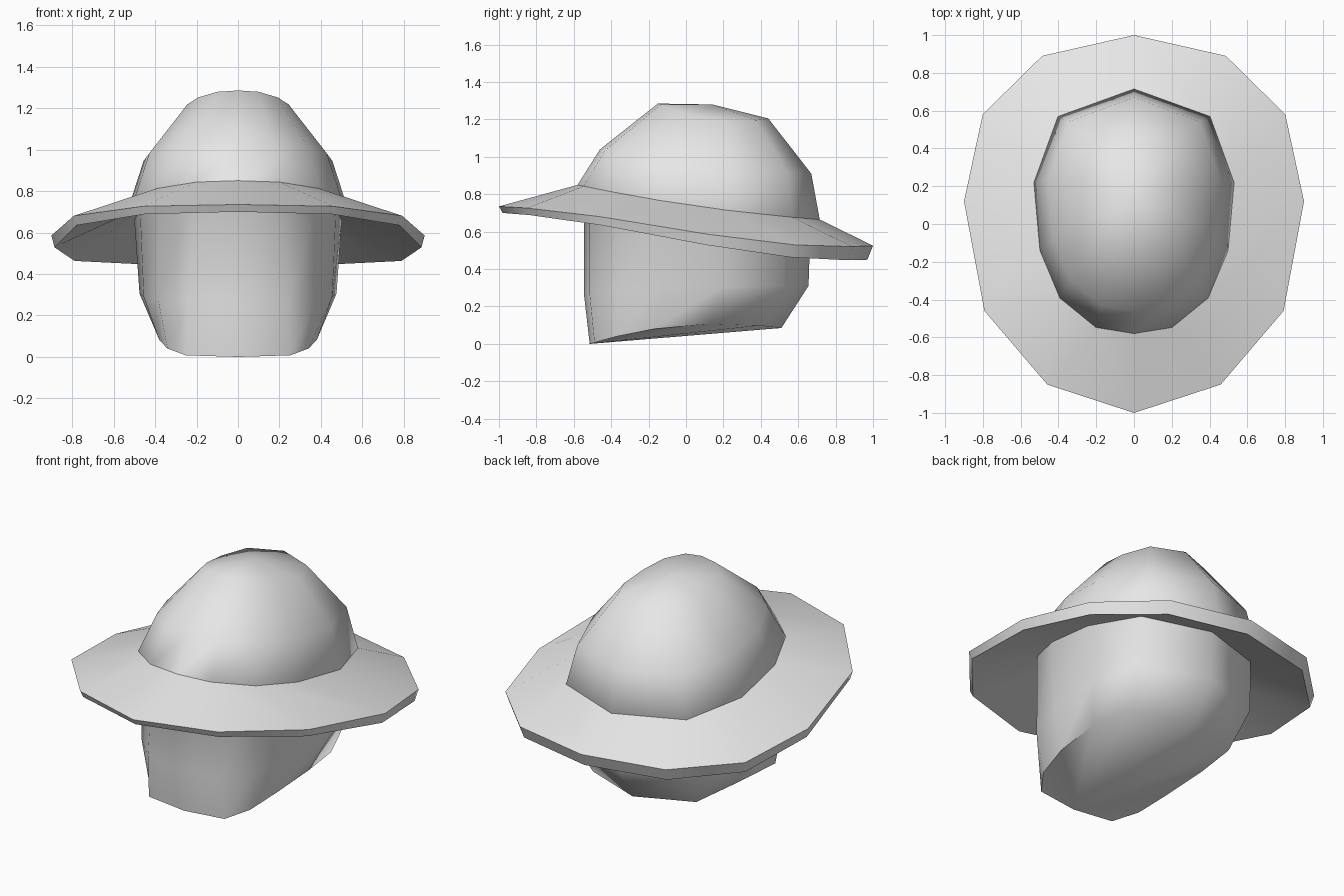
import bpy
import bmesh

cube = bpy.data.objects.get("Cube")
if cube:
    bpy.data.objects.remove(cube, do_unlink=True)

# Half outlines from front to back: (share of width, position along depth)
HEAD = [(0, -1), (.38, -.95), (.74, -.71), (.94, -.32), (1, .235), (.76, .775), (0, 1)]
BRIM = [(0, -1), (.51, -.85), (.88, -.46), (1, .12), (.89, .58), (.54, .89), (0, 1)]

grey = bpy.data.materials.new("plain grey")
grey.use_nodes = True
colour = (.8, .8, .8, 1)
grey.diffuse_color = colour
grey.node_tree.nodes["Principled BSDF"].inputs["Base Color"].default_value = colour


def ring(bm, outline, width, front, back, z_front, z_mid, z_back, square=1, wave=0):
    """Mirrored loop of vertices whose height bends from front to back."""
    bend = (z_front + z_back) / 2 - z_mid
    slope = (z_back - z_front) / 2
    half = []
    for u, t in outline:
        x = width * u ** square
        y = (front + back) / 2 + t * (back - front) / 2
        z = z_mid + slope * t + bend * t * t + wave * (t ** 3 - t)
        half.append((x, y, z))
    other = [(-x, y, z) for x, y, z in half[-2:0:-1]]
    return [bm.verts.new(p) for p in half + other]


def skin(bm, a, b):
    n = len(a)
    for i in range(n):
        j = (i + 1) % n
        bm.faces.new((a[i], a[j], b[j], b[i]))


def finish(bm, name, angle):
    bmesh.ops.recalc_face_normals(bm, faces=bm.faces)
    mesh = bpy.data.meshes.new(name)
    bm.to_mesh(mesh)
    bm.free()
    mesh.materials.append(grey)
    obj = bpy.data.objects.new(name, mesh)
    bpy.context.collection.objects.link(obj)
    bpy.ops.object.select_all(action="DESELECT")
    obj.select_set(True)
    bpy.context.view_layer.objects.active = obj
    bpy.ops.object.shade_smooth_by_angle(angle=angle)


# Head and crown: one skin from the chin to the top
bm = bmesh.new()
brow = (.5, -.545, .665, .8, .68, .6)
band = (.53, -.58, .715, .85, .735, .665)
loops = [
    ring(bm, HEAD, .39, -.515, .51, 0, .1, .085, square=.45),
    ring(bm, HEAD, .475, -.545, .655, .26, .3, .31, square=.7),
    ring(bm, HEAD, *brow, square=.9),
    ring(bm, HEAD, *band),
    ring(bm, HEAD, .455, -.46, .67, 1.04, .96, .91),
    ring(bm, HEAD, .26, -.15, .44, 1.285, 1.2, 1.205),
]
for low, high in zip(loops, loops[1:]):
    skin(bm, low, high)

# Underside fans out from the chin, top fans out from the peak
chin = loops[0]
for i in range(1, len(chin) - 1):
    bm.faces.new((chin[0], chin[i], chin[i + 1]))
rim = loops[-1]
peak = bm.verts.new((0, .14, 1.28))
for i in range(len(rim)):
    bm.faces.new((rim[i], rim[(i + 1) % len(rim)], peak))
finish(bm, "head_and_crown", 1.0)

# Brim: thin sloping ring with a bevelled outer edge
bm = bmesh.new()
loops = [
    ring(bm, HEAD, *band),
    ring(bm, BRIM, .9, -1, 1, .735, .605, .525, wave=.06),
    ring(bm, BRIM, .885, -.98, .97, .7, .55, .45, wave=.06),
    ring(bm, HEAD, *brow, square=.9),
]
for a, b in zip(loops, loops[1:] + loops[:1]):
    skin(bm, a, b)
finish(bm, "hat_brim", .6)
